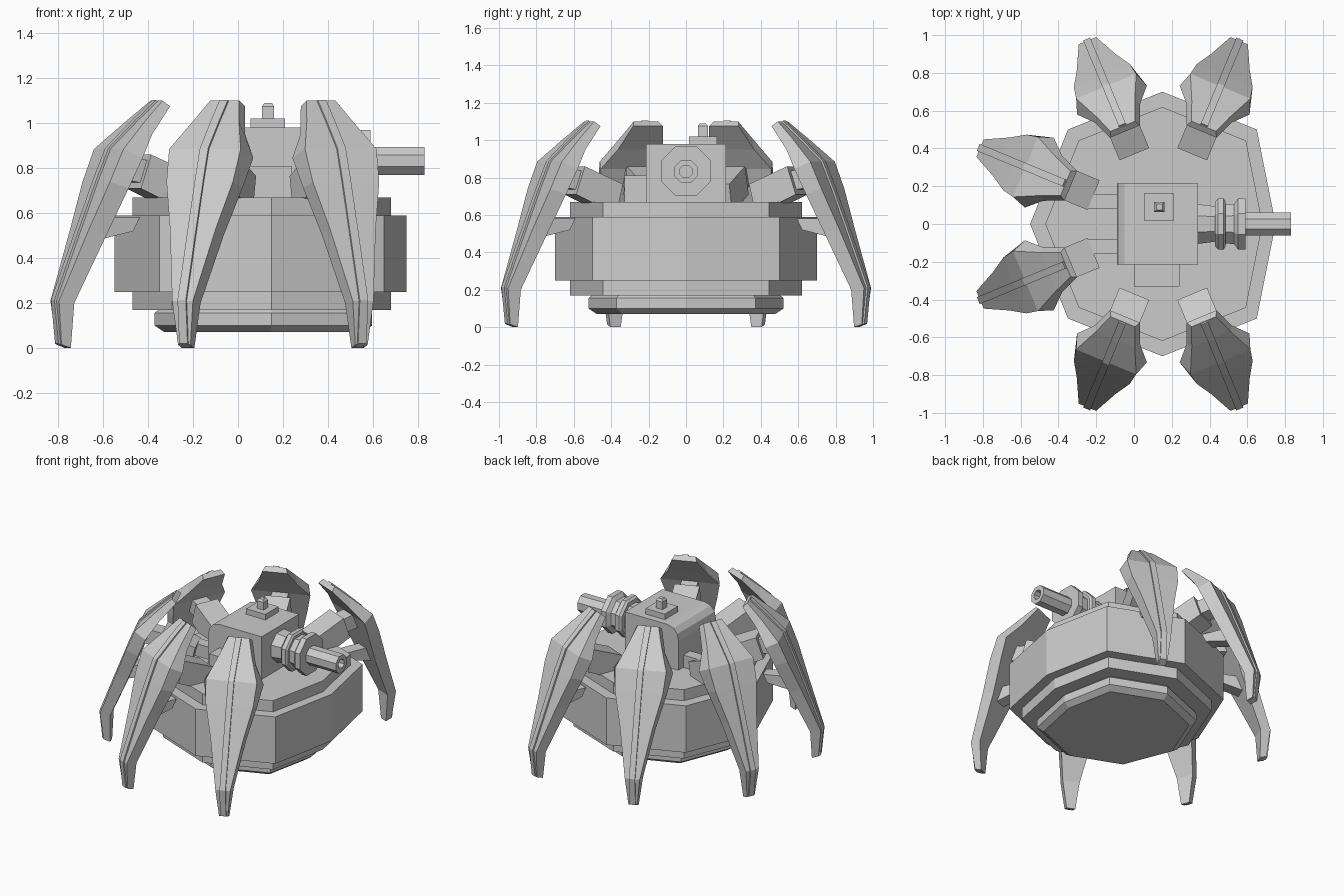
import bpy, bmesh, math
from mathutils import Matrix, Vector

if "Cube" in bpy.data.objects:
    bpy.data.objects.remove(bpy.data.objects["Cube"])

CX = 0.155  # centre of the body and of the leg circle
grey = bpy.data.materials.new("metal grey")
grey.diffuse_color = (0.6, 0.6, 0.6, 1)
grey.use_nodes = True
grey.node_tree.nodes["Principled BSDF"].inputs["Base Color"].default_value = grey.diffuse_color


def loft(name, rings, matrix=None):
    """Skin a list of equal rings and cap both ends."""
    bm = bmesh.new()
    vs = [[bm.verts.new(p) for p in ring] for ring in rings]
    n = len(rings[0])
    for a, b in zip(vs, vs[1:]):
        for i in range(n):
            j = (i + 1) % n
            bm.faces.new((a[i], a[j], b[j], b[i]))
    bm.faces.new(vs[0])
    bm.faces.new(vs[-1])
    if matrix:
        bm.transform(matrix)
    bmesh.ops.recalc_face_normals(bm, faces=bm.faces)
    mesh = bpy.data.meshes.new(name)
    bm.to_mesh(mesh)
    bm.free()
    mesh.materials.append(grey)
    obj = bpy.data.objects.new(name, mesh)
    bpy.context.collection.objects.link(obj)
    return obj


def prism(name, outline, half, matrix=None):
    """Extrude an x-z outline to both sides of y = 0."""
    return loft(name, [[(x, s * half, z) for x, z in outline] for s in (-1, 1)], matrix)


def box(name, x0, x1, y0, y1, z0, z1):
    return loft(name, [[(x0, y0, z), (x1, y0, z), (x1, y1, z), (x0, y1, z)] for z in (z0, z1)])


def lathe_x(name, profile, z, sides=8):
    """Turn (x, radius) steps around an axis along x."""
    rings = []
    for x, r in profile:
        rings.append([(x, r * math.cos(a), z + r * math.sin(a))
                      for a in (math.tau * (i + 0.5) / sides for i in range(sides))])
    return loft(name, rings)


# Body: stepped eight-sided hull, flatter at the gun end
octagon = [(0.60, 0), (0.50, 0.50), (0, 0.70), (-0.50, 0.50),
           (-0.70, 0), (-0.50, -0.50), (0, -0.70), (0.50, -0.50)]
steps = [(0.07, 0.68), (0.10, 0.745), (0.155, 0.745), (0.17, 0.72), (0.17, 0.885),
         (0.25, 0.885), (0.25, 1), (0.59, 1), (0.59, 0.885), (0.67, 0.885)]
loft("hull", [[(CX - 0.005 + x * s, y * s, z) for x, y in octagon] for z, s in steps])

# Turret housing with rounded rear edge, and its side blocks
prism("turret", [(-0.09, 0.66), (0.34, 0.66), (0.34, 0.98), (0.0, 0.98),
                 (-0.05, 0.965), (-0.08, 0.93), (-0.09, 0.88)], 0.215)
box("side_block", 0.0, 0.24, -0.33, -0.21, 0.66, 0.81)
for s in (-1, 1):
    box("rear_block", -0.25, -0.08, min(s * 0.08, s * 0.16), max(s * 0.08, s * 0.16), 0.66, 0.76)

# Roof hatch and sensor
box("hatch_plate", 0.055, 0.21, 0.015, 0.165, 0.97, 1.02)
loft("sensor", [[(0.134 + sx * h, 0.09 + sy * h, z)
                 for sx, sy in ((-1, -1), (1, -1), (1, 1), (-1, 1))]
                for z, h in ((1.01, 0.027), (1.075, 0.027), (1.09, 0.016))])

# Gun: sleeve, collar, flared shroud and hollow barrel
lathe_x("gun_sleeve", [(0.33, 0.115), (0.44, 0.10)], 0.835)
lathe_x("gun_collar", [(0.43, 0.13), (0.445, 0.145), (0.475, 0.145), (0.485, 0.13)], 0.835)
lathe_x("gun_shroud", [(0.47, 0.11), (0.53, 0.115), (0.55, 0.145), (0.59, 0.145)], 0.835)
lathe_x("gun_barrel", [(0.58, 0.067), (0.83, 0.067), (0.83, 0.035), (0.72, 0.035)], 0.832)

# Leg stations: outer radius, height, half width, then the same for the inner side
stations = [(0.56, 1.10, 0.07, 0.53, 1.075, 0.085),
            (0.66, 1.01, 0.11, 0.635, 0.95, 0.13),
            (0.79, 0.885, 0.172, 0.71, 0.845, 0.20),
            (0.85, 0.74, 0.16, 0.765, 0.71, 0.17),
            (0.93, 0.53, 0.11, 0.85, 0.50, 0.115),
            (1.05, 0.21, 0.05, 0.98, 0.20, 0.058),
            (1.03, 0.015, 0.03, 0.985, 0.0, 0.03)]

for angle in (67.5, 112.5, 157.5, 202.5, 247.5, 292.5):
    m = Matrix.Translation(Vector((CX, 0, 0))) @ Matrix.Rotation(math.radians(angle), 4, 'Z')
    # Curved armoured claw
    loft("leg", [[(r, -h, z), (r, h, z), (ri, hi, zi), (ri, -hi, zi)]
                 for r, z, h, ri, zi, hi in stations], m)
    # Raised strip along the outer side
    loft("leg_ridge", [[(r + 0.01, -0.02, z + 0.004), (r + 0.01, 0.02, z + 0.004),
                        (ri + 0.01, 0.02, zi), (ri + 0.01, -0.02, zi)]
                       for r, z, h, ri, zi, hi in stations], m)
    # Shoulder block, link and lower brace joining the leg to the hull
    prism("leg_shoulder", [(0.40, 0.765), (0.43, 0.64), (0.52, 0.64),
                           (0.67, 0.71), (0.62, 0.86)], 0.085, m)
    prism("leg_link", [(0.60, 0.83), (0.63, 0.73), (0.80, 0.76), (0.76, 0.86)], 0.055, m)
    prism("leg_brace", [(0.66, 0.58), (0.69, 0.52), (0.86, 0.48), (0.83, 0.58)], 0.045, m)
